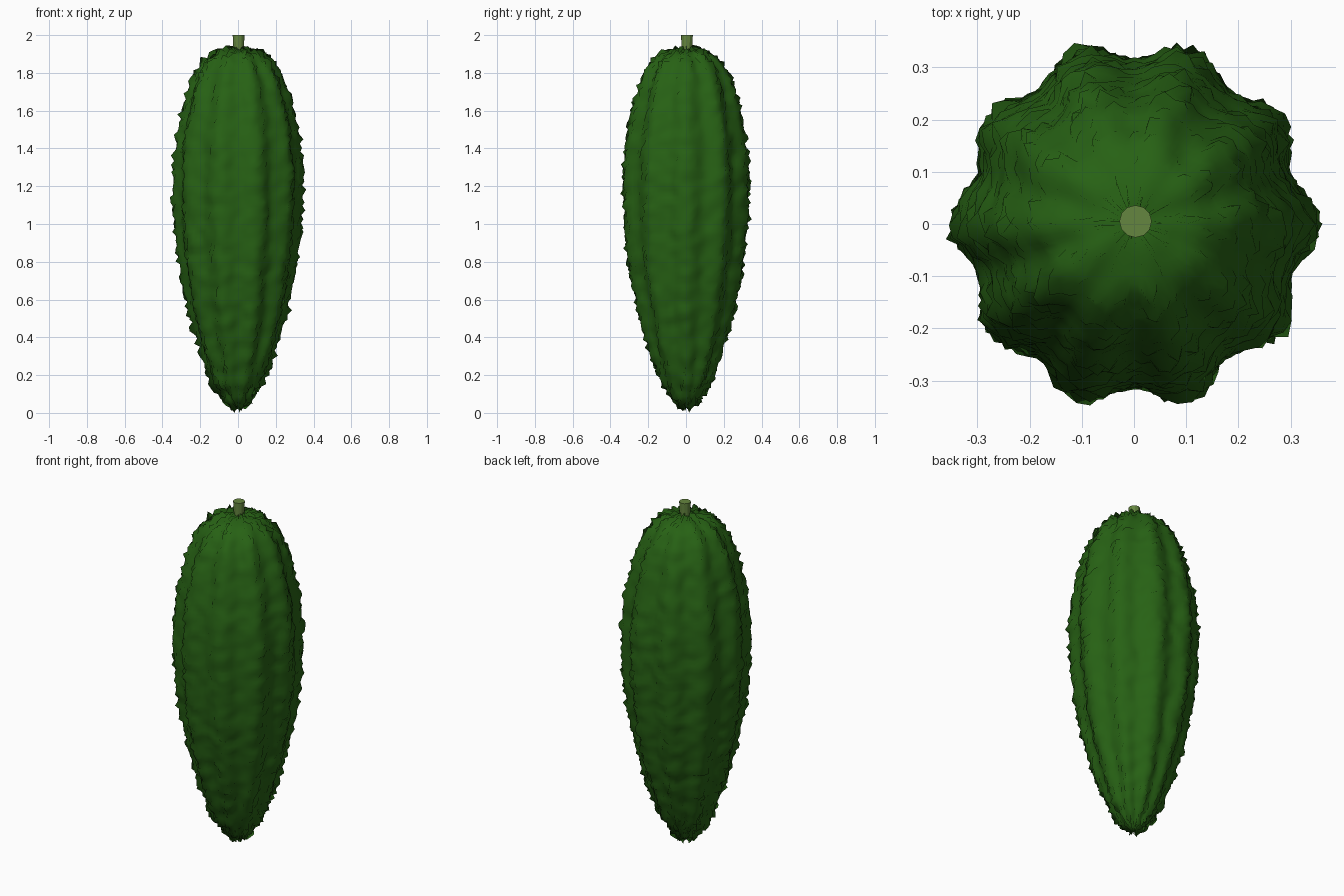
import bpy, bmesh, math, random
from mathutils import Vector, noise

random.seed(7)
cube = bpy.data.objects.get("Cube")
if cube:
    bpy.data.objects.remove(cube)

SEGMENTS, RINGS, RIBS = 100, 96, 10


def material(name, colour):
    mat = bpy.data.materials.new(name)
    mat.use_nodes = True
    mat.diffuse_color = (*colour, 1)
    bsdf = mat.node_tree.nodes["Principled BSDF"]
    bsdf.inputs["Base Color"].default_value = (*colour, 1)
    bsdf.inputs["Roughness"].default_value = 0.7
    return mat


def add_object(name, bm, mat):
    mesh = bpy.data.meshes.new(name)
    bm.normal_update()
    bm.to_mesh(mesh)
    bm.free()
    mesh.materials.append(mat)
    obj = bpy.data.objects.new(name, mesh)
    bpy.context.collection.objects.link(obj)
    return obj


def resample(points, count):
    """Smooth curve through the profile points, evenly spaced by length."""
    pts = [Vector(p) for p in points]
    pts = [pts[0]] + pts + [pts[-1]]
    fine = []
    for a, b, c, d in zip(pts, pts[1:], pts[2:], pts[3:]):
        for i in range(30):
            t = i / 30
            fine.append(b + 0.5 * t * ((c - a) + t * ((2*a - 5*b + 4*c - d)
                        + t * (3*(b - c) + d - a))))
    fine.append(pts[-1])
    total = sum((q - p).length for p, q in zip(fine, fine[1:]))
    out, run, k = [], 0, 0
    for p, q in zip(fine, fine[1:]):
        run += (q - p).length
        while k < count and run >= total * (k + 0.5) / count:
            out.append(q)
            k += 1
    return out


# Ribbed, warty fruit: radius and height profile from tip to crown
profile = [(0, 0.025), (0.05, 0.055), (0.09, 0.11), (0.14, 0.2), (0.21, 0.4),
           (0.262, 0.6), (0.297, 0.8), (0.318, 1.0), (0.326, 1.2), (0.316, 1.4),
           (0.28, 1.6), (0.235, 1.75), (0.18, 1.85), (0.11, 1.905), (0, 1.92)]
bm = bmesh.new()
rings = []
for r, z in resample(profile, RINGS):
    ring = []
    for s in range(SEGMENTS):
        a = math.tau * s / SEGMENTS
        rad = r * (1 + 0.045 * math.cos(RIBS * a))
        ring.append(bm.verts.new((rad * math.cos(a), rad * math.sin(a), z)))
    rings.append(ring)
for low, high in zip(rings, rings[1:]):
    for s in range(SEGMENTS):
        n = (s + 1) % SEGMENTS
        bm.faces.new((low[s], low[n], high[n], high[s]))
bm.faces.new(rings[0][::-1])
bm.faces.new(rings[-1])

# Soft bumps over the skin
bm.normal_update()
for v in bm.verts:
    v.co += v.normal * 0.009 * noise.noise(v.co * 16)
bm.normal_update()
soft_normals = [v.normal.copy() for v in bm.verts]

# Pointed warts, strongest along the ribs and near both ends
moves = []
for ring in rings:
    for s, v in enumerate(ring):
        rib = 0.5 + 0.5 * math.cos(RIBS * math.tau * s / SEGMENTS)
        near_end = abs(v.co.z - 1) ** 4
        spike = random.random() ** 4 * (0.008 + 0.016 * rib + 0.012 * near_end)
        moves.append((v, v.normal * spike))
for v, move in moves:
    v.co += move
for v in bm.verts:
    v.co.z = max(v.co.z, 0)
for f in bm.faces:
    f.smooth = True
fruit = add_object("fruit_body", bm, material("deep green", (0.02, 0.12, 0.007)))
fruit.data.normals_split_custom_set_from_vertices(soft_normals)

# Stem
bm = bmesh.new()
bmesh.ops.create_cone(bm, cap_ends=True, segments=12, radius1=0.026, radius2=0.031, depth=0.15)
bmesh.ops.translate(bm, verts=bm.verts, vec=(0.003, 0.005, 1.925))
add_object("stem", bm, material("olive green", (0.13, 0.24, 0.05)))
